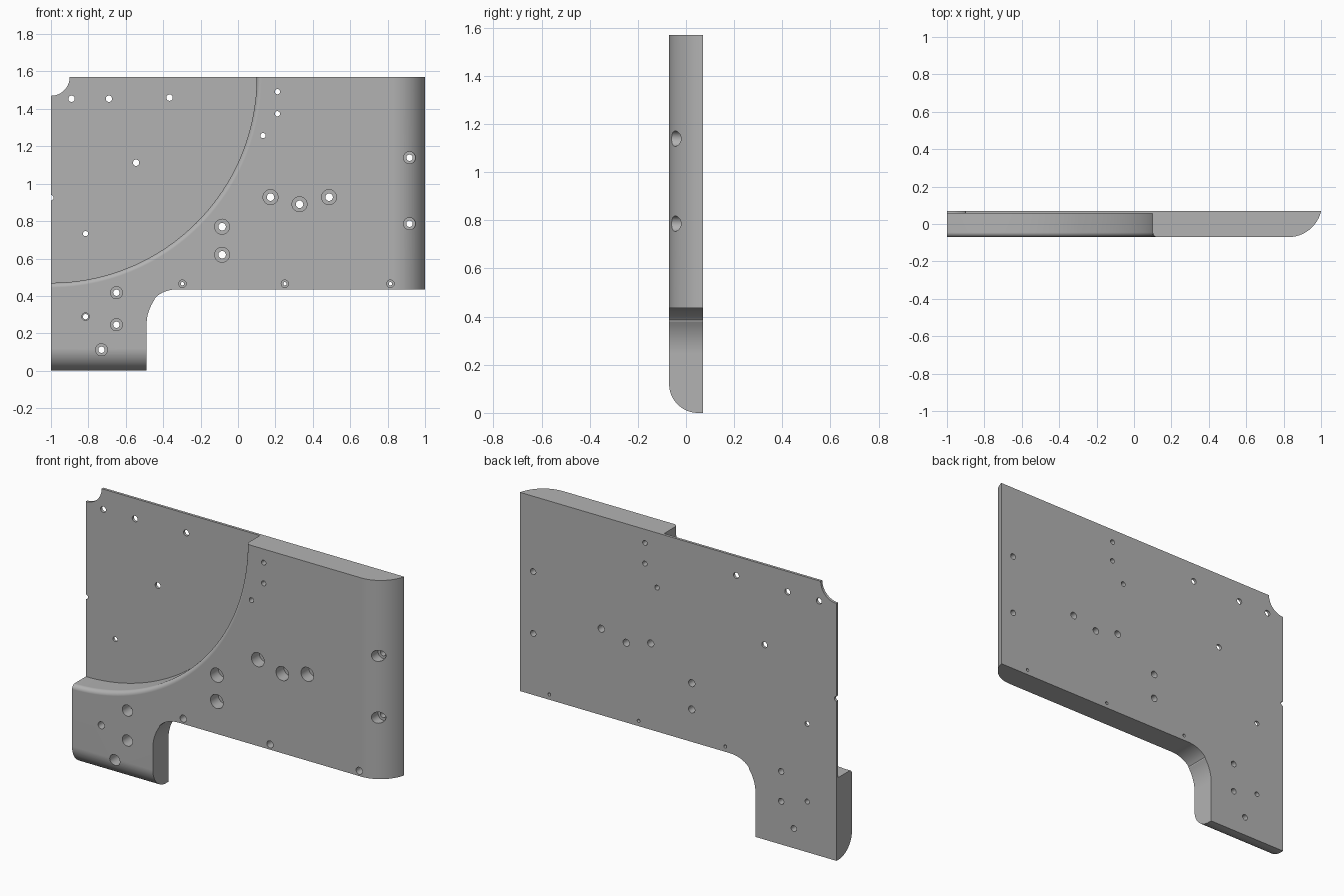
import bpy, bmesh
from math import sin, cos, pi, radians

if "Cube" in bpy.data.objects:
    bpy.data.objects.remove(bpy.data.objects["Cube"], do_unlink=True)

FRONT, BACK, TOP = -0.07, 0.07, 1.57
OUT = 0.2  # how far cutters reach past the plate

grey = bpy.data.materials.new("plain grey")
grey.use_nodes = True
colour = (0.45, 0.45, 0.45, 1)
grey.diffuse_color = colour
grey.node_tree.nodes["Principled BSDF"].inputs["Base Color"].default_value = colour


def arc(cx, cy, rx, ry, start, end, steps):
    """Points along an elliptical arc, angles in degrees."""
    angles = [radians(start + (end - start) * i / steps) for i in range(steps + 1)]
    return [(cx + rx * cos(a), cy + ry * sin(a)) for a in angles]


def finish(name, bm):
    bmesh.ops.recalc_face_normals(bm, faces=bm.faces[:])
    mesh = bpy.data.meshes.new(name)
    bm.to_mesh(mesh)
    bm.free()
    obj = bpy.data.objects.new(name, mesh)
    bpy.context.collection.objects.link(obj)
    return obj


def prism(name, points, low, high, place):
    """Extrude a flat profile; place maps (u, v, depth) to x, y, z."""
    bm = bmesh.new()
    a = [bm.verts.new(place(u, v, low)) for u, v in points]
    b = [bm.verts.new(place(u, v, high)) for u, v in points]
    bm.faces.new(a)
    bm.faces.new(b)
    for i in range(len(a)):
        j = (i + 1) % len(a)
        bm.faces.new((a[i], a[j], b[j], b[i]))
    return finish(name, bm)


def lathe(bm, x, z, profile, sides):
    """Closed turned solid about a y-directed axis; profile is (radius, y)."""
    rings = [[bm.verts.new((x + r * cos(2 * pi * i / sides), y,
                            z + r * sin(2 * pi * i / sides)))
              for i in range(sides)] for r, y in profile]
    bm.faces.new(rings[0])
    bm.faces.new(rings[-1])
    for p, q in zip(rings, rings[1:]):
        for i in range(sides):
            j = (i + 1) % sides
            bm.faces.new((p[i], p[j], q[j], q[i]))


def cut(target, cutter):
    cutter.hide_render = True
    mod = target.modifiers.new("cut", "BOOLEAN")
    mod.operation = "DIFFERENCE"
    mod.solver = "EXACT"
    mod.object = cutter
    bpy.context.view_layer.objects.active = target
    bpy.ops.object.modifier_apply(modifier=mod.name)
    bpy.data.objects.remove(cutter, do_unlink=True)


# Plate outline with a leg and a two-radius inner corner
outline = [(-1, 0), (-0.489, 0)]
outline += arc(-0.256, 0.245, 0.233, 0.233, 180, 145, 8)
outline += arc(-0.325, 0.335, 0.14, 0.1, 150, 90, 10)
outline += [(1, 0.435), (1, TOP), (-1, TOP)]
plate = prism("mounting_plate", outline, FRONT, BACK, lambda u, v, d: (u, d, v))
plate.data.materials.append(grey)

# Rounded outer edge
edge = arc(0.825, 0.11, 0.18, 0.18, -90, -10, 24)
edge += [(1.2, edge[-1][1]), (1.2, -OUT), (0.825, -OUT)]
cut(plate, prism("edge_cutter", edge, 0.3, 1.8, lambda u, v, d: (u, v, d)))

# Rounded foot of the leg
foot = arc(0.05, 0.12, 0.12, 0.12, 180, 270, 20)
foot += [(0.05, -OUT), (-OUT, -OUT), (-OUT, 0.12)]
cut(plate, prism("foot_cutter", foot, -1.2, -0.4, lambda u, v, d: (d, u, v)))

# Round recess with a softened rim
rim = 0.025
bm = bmesh.new()
profile = [(1.1, 0.055)]
profile += arc(1.1 + rim, FRONT + rim, rim, rim, 180, 270, 6)
profile += [(1.1 + rim, -OUT)]
lathe(bm, -1, TOP, profile, 192)
cut(plate, finish("recess_cutter", bm))

# Holes: plain (radius) or counterbored (radius, bore radius)
bm = bmesh.new()
plain = {
    0.1: [(-1, TOP)],
    0.017: [(-0.89, 1.454), (-0.69, 1.454), (-0.366, 1.46), (-0.545, 1.112)],
    0.014: [(-1, 0.925), (-0.815, 0.733), (0.211, 1.492), (0.211, 1.374),
            (0.134, 1.257)],
}
bored = {
    (0.02, 0.04): [(-0.085, 0.77), (-0.085, 0.62), (0.174, 0.928),
                   (0.329, 0.89), (0.487, 0.928)],
    (0.017, 0.032): [(-0.65, 0.417), (-0.65, 0.246), (-0.73, 0.112),
                     (0.917, 1.139), (0.917, 0.786)],
    (0.014, 0.02): [(-0.815, 0.289)],
    (0.009, 0.02): [(-0.297, 0.465), (0.251, 0.465), (0.815, 0.465)],
}
for r, spots in plain.items():
    for x, z in spots:
        lathe(bm, x, z, [(r, -OUT), (r, OUT)], 64 if r > 0.05 else 24)
for (r, bore), spots in bored.items():
    for x, z in spots:
        lathe(bm, x, z, [(bore, -OUT), (bore, 0), (r, 0), (r, OUT)], 32)
cut(plate, finish("hole_cutter", bm))

# Smooth curves, crisp edges
bpy.ops.object.select_all(action="DESELECT")
plate.select_set(True)
bpy.context.view_layer.objects.active = plate
bpy.ops.object.shade_smooth_by_angle(angle=radians(25))
normals = plate.modifiers.new("even shading", "WEIGHTED_NORMAL")
normals.keep_sharp = True
